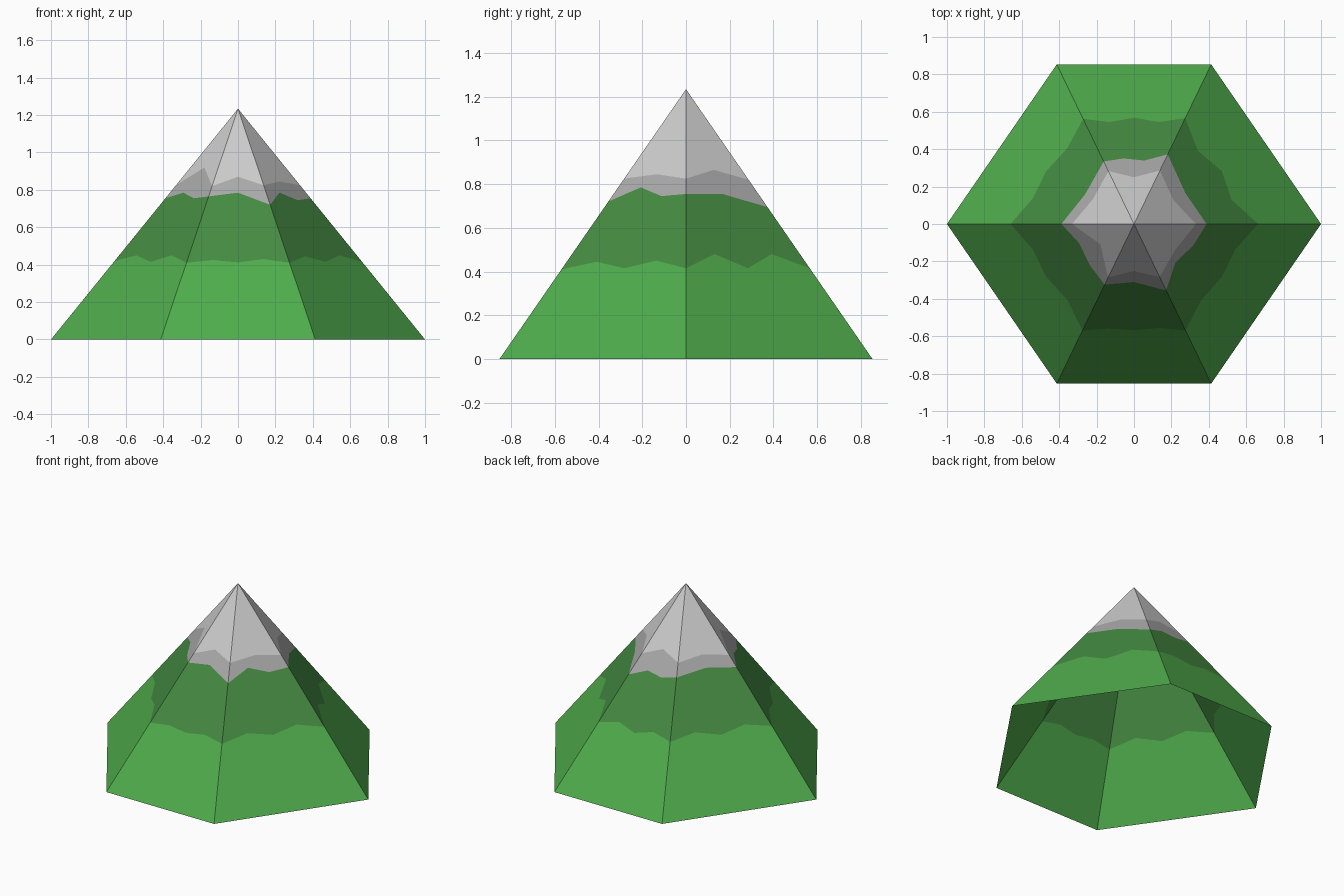
import bpy, bmesh
from mathutils import Vector

if "Cube" in bpy.data.objects:
    bpy.data.objects.remove(bpy.data.objects["Cube"])

HEIGHT = 1.234
# hexagonal footprint, counter-clockwise from the left corner
CORNERS = [Vector(c) for c in ((-1, 0), (-0.413, -0.853), (0.413, -0.853),
                               (1, 0), (0.413, 0.853), (-0.413, 0.853))]

# ragged band edges: per side, evenly spaced heights starting at its first corner
GRASS_EDGE = [[.42, .45, .415, .45], [.41, .425, .412, .43], [.41, .445, .415, .45],
              [.415, .48, .415, .48], [.415, .445, .412, .445], [.42, .45, .415, .45]]
FOREST_EDGE = [[.755, .785, .755], [.765, .785], [.72, .785, .745],
               [.755, .755], [.695, .743, .727], [.75, .777]]
ROCK_EDGE = [[.825, .92], [.82, .87], [.825, .845],
             [.825, .865], [.82, .872], [.825, .85]]
EDGES = [[[0]] * 6, GRASS_EDGE, FOREST_EDGE, ROCK_EDGE, [[HEIGHT]] * 6]

COLOURS = {"grass": (.08, .42, .073), "forest": (.06, .26, .055),
           "rock": (.40, .40, .40), "peak": (.62, .62, .62)}


def side_line(edge, side):
    """Points of a band edge across one sloping side."""
    heights = edge[side] + [edge[(side + 1) % 6][0]]
    n = len(heights) - 1
    a, b = CORNERS[side], CORNERS[(side + 1) % 6]
    points = []
    for i, z in enumerate(heights):
        p = a.lerp(b, i / n) * (1 - z / HEIGHT)
        points.append(Vector((p.x, p.y, z)))
    return points


# mountain shell, open underneath, one flat polygon per band and side
bm = bmesh.new()
for band in range(4):
    for side in range(6):
        low = side_line(EDGES[band], side)
        high = side_line(EDGES[band + 1], side)
        if band == 3:
            high = high[:1]
        face = bm.faces.new([bm.verts.new(p) for p in low + high[::-1]])
        face.material_index = band
bmesh.ops.remove_doubles(bm, verts=bm.verts, dist=1e-4)

mesh = bpy.data.meshes.new("mountain")
bm.to_mesh(mesh)
bm.free()
for name, colour in COLOURS.items():
    mat = bpy.data.materials.new(name)
    mat.diffuse_color = (*colour, 1)
    mat.use_nodes = True
    mat.node_tree.nodes["Principled BSDF"].inputs["Base Color"].default_value = mat.diffuse_color
    mesh.materials.append(mat)
bpy.context.collection.objects.link(bpy.data.objects.new("mountain", mesh))
